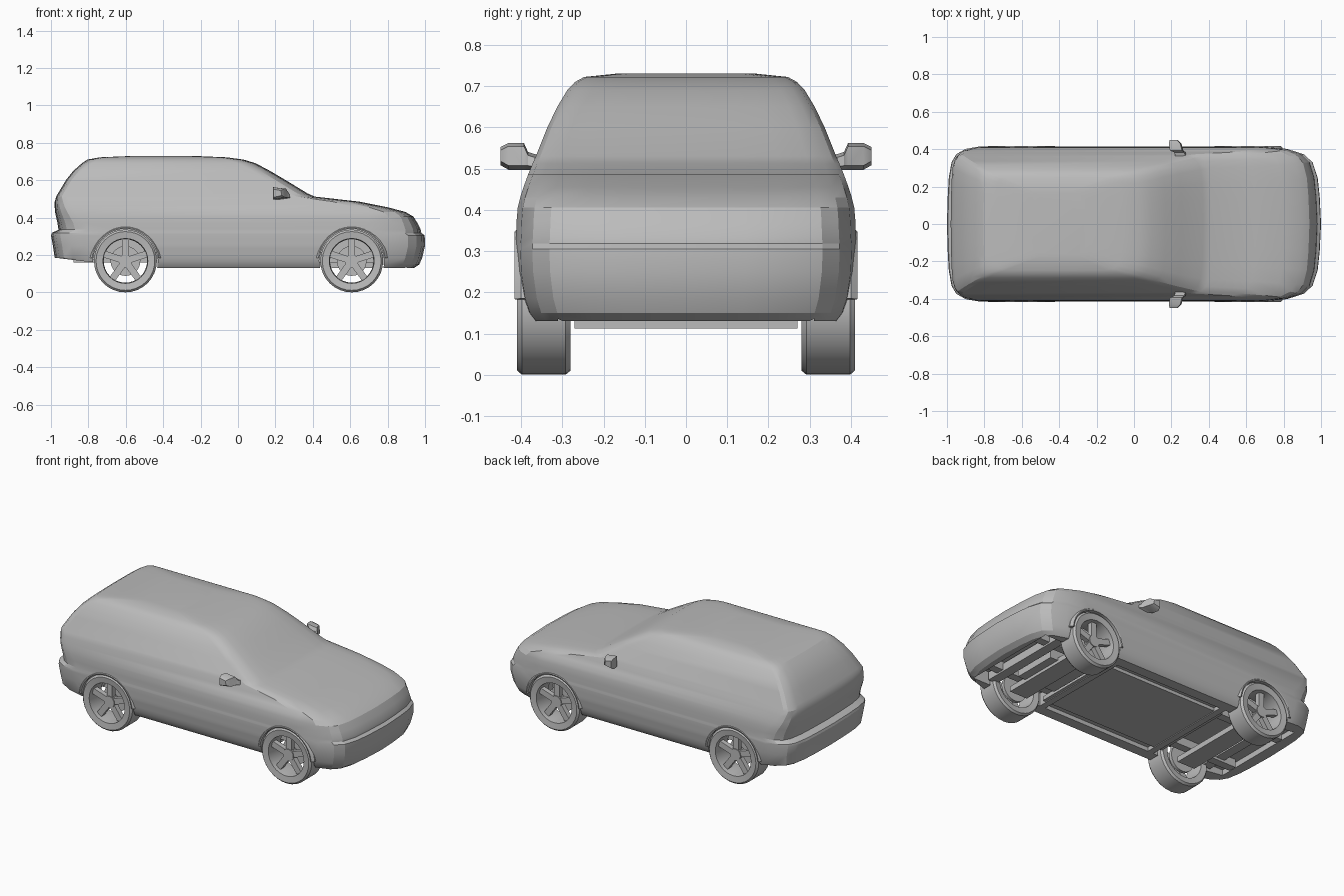
import bpy, bmesh, math
from mathutils import Matrix, Vector

if "Cube" in bpy.data.objects:
    bpy.data.objects.remove(bpy.data.objects["Cube"])

grey = bpy.data.materials.new("plain grey")
grey.use_nodes = True
grey.diffuse_color = (0.5, 0.5, 0.5, 1)
grey.node_tree.nodes["Principled BSDF"].inputs["Base Color"].default_value = (0.5, 0.5, 0.5, 1)


def finish(name, bm, angle=30):
    """Turn a bmesh into a named, shaded object."""
    bmesh.ops.recalc_face_normals(bm, faces=bm.faces[:])
    mesh = bpy.data.meshes.new(name)
    bm.to_mesh(mesh)
    bm.free()
    mesh.materials.append(grey)
    obj = bpy.data.objects.new(name, mesh)
    bpy.context.collection.objects.link(obj)
    shade(obj, angle)
    return obj


def shade(obj, angle):
    bpy.ops.object.select_all(action='DESELECT')
    obj.select_set(True)
    bpy.context.view_layer.objects.active = obj
    bpy.ops.object.shade_smooth_by_angle(angle=math.radians(angle))


def loft(bm, rings, closed=False):
    """Skin a list of point rings; closed joins the last ring to the first."""
    vs = [[bm.verts.new(p) for p in ring] for ring in rings]
    pairs = list(zip(vs, vs[1:])) + ([(vs[-1], vs[0])] if closed else [])
    for a, b in pairs:
        n = len(a)
        for i in range(n):
            bm.faces.new((a[i], a[(i + 1) % n], b[(i + 1) % n], b[i]))
    if not closed:
        bm.faces.new(vs[0][::-1])
        bm.faces.new(vs[-1])


def box(bm, lo, hi, rot=None):
    lo, hi = Vector(lo), Vector(hi)
    m = Matrix.Translation((lo + hi) / 2) @ Matrix.Diagonal((hi - lo).to_4d())
    bmesh.ops.create_cube(bm, size=1, matrix=(rot or Matrix()) @ m)


def cylinder(bm, x, y0, y1, z, r, segs=32):
    m = Matrix.Translation((x, (y0 + y1) / 2, z)) @ Matrix.Rotation(math.pi / 2, 4, 'X')
    bmesh.ops.create_cone(bm, cap_ends=True, segments=segs, radius1=r, radius2=r,
                          depth=abs(y1 - y0), matrix=m)


# Body shell: plan outlines stacked by height
# (height, rear x, front x, half width, corner rounding)
LEVELS = [
    (.13, -.90, .94, .375, .9), (.15, -.94, .97, .39, 1), (.185, -.98, .985, .402, 1),
    (.25, -.99, 1.0, .412, 1), (.305, -1.0, .998, .414, 1), (.318, -.995, .98, .414, .95),
    (.335, -.96, .977, .412, .9), (.37, -.965, .96, .411, .85), (.405, -.973, .938, .408, .75),
    (.43, -.978, .895, .402, .65), (.455, -.98, .80, .394, .55), (.485, -.98, .65, .383, .45),
    (.512, -.972, .41, .372, .3), (.53, -.962, .37, .364, .3), (.60, -.92, .255, .336, .3),
    (.65, -.88, .17, .312, .3), (.69, -.835, .095, .288, .3), (.71, -.805, .03, .269, .3),
    (.722, -.74, -.06, .247, .3), (.73, -.55, -.25, .17, .3)]
# (share of half width, set-back at full rounding)
CORNER = [(0, 0), (.35, .007), (.6, .018), (.8, .045), (.9, .09), (.97, .18), (1, .32)]


def outline(z, rear, front, w, s):
    nose = [(front - d * s, f * w, z) for f, d in CORNER]
    tail = [(rear + d * s * .55, f * w, z) for f, d in reversed(CORNER)]
    half = nose + tail
    return half + [(x, -y, z) for x, y, z in half[-2:0:-1]]


bm = bmesh.new()
loft(bm, [outline(*lv) for lv in LEVELS])
body = finish("body_shell", bm)


def cut(target, bm):
    cutter = finish("cutter", bm)
    cutter.hide_render = True
    mod = target.modifiers.new("cut", 'BOOLEAN')
    mod.operation, mod.solver, mod.object = 'DIFFERENCE', 'EXACT', cutter
    bpy.ops.object.select_all(action='DESELECT')
    bpy.context.view_layer.objects.active = target
    target.select_set(True)
    bpy.ops.object.modifier_apply(modifier="cut")
    bpy.data.objects.remove(cutter)


# Upswept underside of the tail
bm = bmesh.new()
sweep = Matrix.Translation((-.77, 0, .16)) @ Matrix.Rotation(.12, 4, 'Y')
box(bm, (-.4, -.6, -.2), (.02, .6, 0), sweep)
cut(body, bm)

# Wheel wells and open bays underneath
AXLES = {"rear": -.602, "front": .608}
R = .168
for x in AXLES.values():
    for s in (-1, 1):
        bm = bmesh.new()
        cylinder(bm, x, s * .25, s * .5, R, .174)
        cut(body, bm)
for x0, x1, top in ((-.9, -.4, .21), (.42, .9, .21), (-.36, .38, .155)):
    bm = bmesh.new()
    box(bm, (x0, -.31, .05), (x1, .31, top))
    cut(body, bm)
shade(body, 22)

# Underbody: floor pan, rails and cross members
bm = bmesh.new()
box(bm, (-.42, -.26, .135), (.44, .26, .16))
finish("floor_pan", bm)
bm = bmesh.new()
for s in (-1, 1):
    box(bm, (-.88, s * .2 - .025, .16), (.89, s * .2 + .025, .215))
box(bm, (-.8, -.3, .175), (-.74, .3, .22))
box(bm, (.74, -.3, .15), (.8, .3, .2))
box(bm, (.46, -.14, .13), (.72, .14, .22))
for x in AXLES.values():
    box(bm, (x - .06, -.27, .112), (x + .06, .27, .145))
finish("chassis_rails", bm)

# Wheels: lathed tyre, hub, brake disc and five spokes
TYRE = [(.12, .405), (.157, .41), (R, .398), (R, .292), (.158, .28),
        (.122, .285), (.116, .34)]
SEGS = 32
for end, x in AXLES.items():
    bm = bmesh.new()
    cylinder(bm, x, -.3, .3, R, .02, 12)
    finish(end + "_axle", bm)
    for side, s in (("left", 1), ("right", -1)):
        bm = bmesh.new()
        rings = []
        for i in range(SEGS):
            a = math.tau * i / SEGS
            rings.append([(x + r * math.cos(a), s * y, R + r * math.sin(a)) for r, y in TYRE])
        loft(bm, rings, closed=True)
        finish(f"{end}_{side}_tyre", bm)

        bm = bmesh.new()
        cylinder(bm, x, s * .34, s * .385, R, .035, 16)
        cylinder(bm, x, s * .3, s * .32, R, .08, 20)
        for k in range(5):
            turn = Matrix.Translation((x, 0, R)) @ Matrix.Rotation(math.tau * k / 5, 4, 'Y')
            y0, y1 = sorted((s * .35, s * .38))
            box(bm, (-.018, y0, .02), (.018, y1, .122), turn)
        finish(f"{end}_{side}_rim", bm)

        # Slim raised lip around the wheel opening
        bm = bmesh.new()
        rings = []
        for i in range(17):
            a = math.radians(5 + 170 * i / 16)
            rings.append([(x + r * math.cos(a), s * y, R + r * math.sin(a))
                          for r, y in ((.172, .385), (.172, .414), (.179, .416), (.192, .40), (.192, .385))])
        loft(bm, rings)
        finish(f"{end}_{side}_arch_lip", bm)

# Door mirrors: tapered housing on a short arm
for side, s in (("left", 1), ("right", -1)):
    bm = bmesh.new()
    sections = [(.35, .255, .03, .49, .53), (.383, .245, .03, .497, .54),
                (.393, .228, .036, .497, .562), (.43, .22, .034, .497, .562),
                (.45, .212, .022, .508, .552)]
    loft(bm, [[(c - h, s * y, z0), (c + h, s * y, z0 + .01), (c + h * .8, s * y, z1 - .008),
               (c - h, s * y, z1)] for y, c, h, z0, z1 in sections])
    finish(side + "_mirror", bm)
